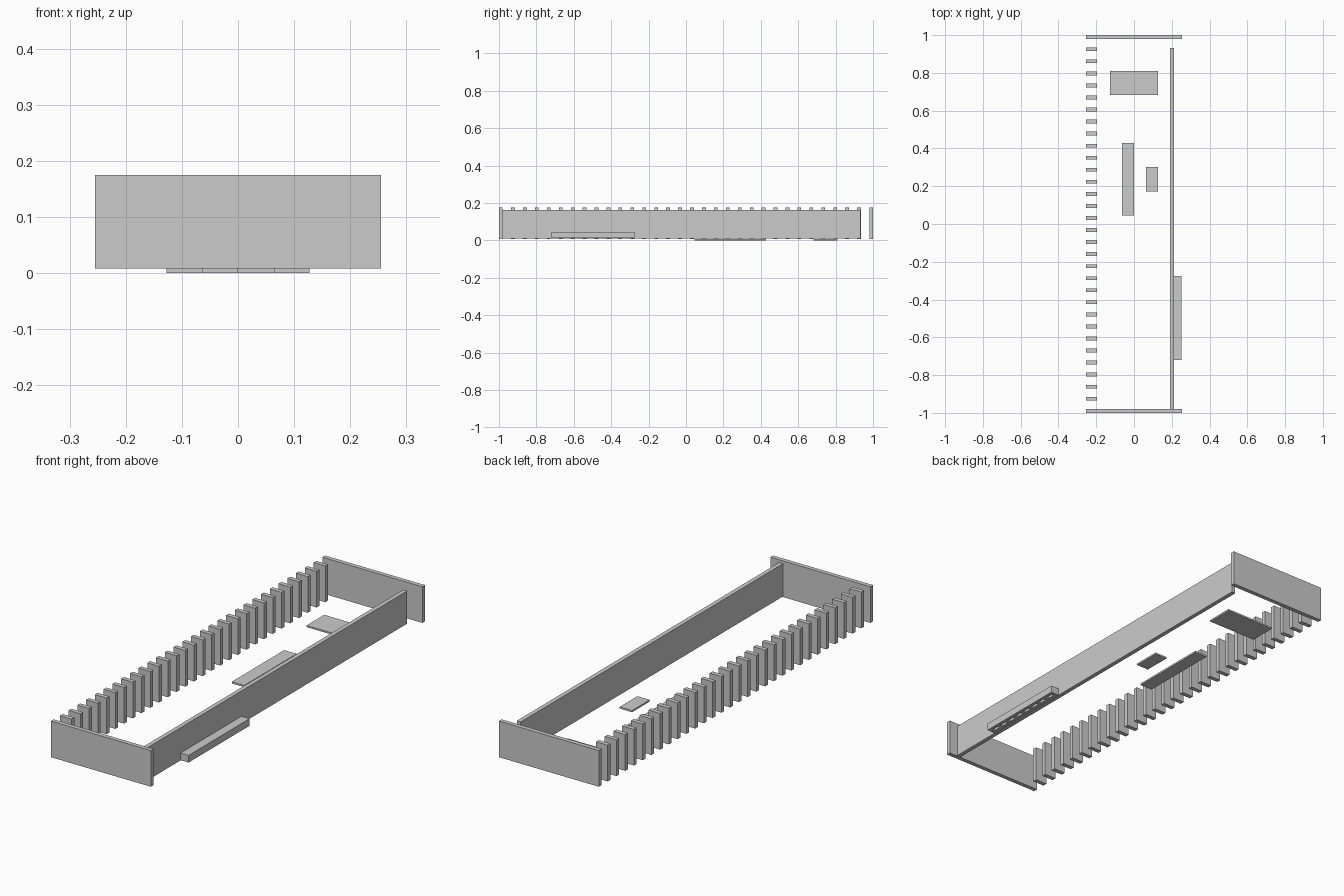
import bpy
import bmesh
from mathutils import Matrix, Vector

if "Cube" in bpy.data.objects:
    bpy.data.objects.remove(bpy.data.objects["Cube"])


def boxes(name, spans):
    """One object from boxes given as (x0, x1, y0, y1, z0, z1)."""
    bm = bmesh.new()
    for x0, x1, y0, y1, z0, z1 in spans:
        mid = Vector((x0 + x1, y0 + y1, z0 + z1)) / 2
        size = Matrix.Diagonal((x1 - x0, y1 - y0, z1 - z0, 1))
        bmesh.ops.create_cube(bm, size=1, matrix=Matrix.Translation(mid) @ size)
    mesh = bpy.data.meshes.new(name)
    bm.to_mesh(mesh)
    bm.free()
    obj = bpy.data.objects.new(name, mesh)
    bpy.context.collection.objects.link(obj)
    return obj


LOW, TOP = 0.008, 0.175

# End walls
boxes("front_wall", [(-0.255, 0.255, -1.0, -0.98, LOW, TOP)])
boxes("back_wall", [(-0.255, 0.255, 0.98, 1.0, LOW, TOP)])

# Long side wall, stopping short of the back
boxes("side_wall", [(0.191, 0.211, -0.98, 0.933, LOW + 0.003, 0.162)])

# Row of upright fins on the left
FINS = 30
centres = [-0.925 + 1.85 * i / (FINS - 1) for i in range(FINS)]
boxes("fins", [(-0.255, -0.195, y - 0.01, y + 0.01, LOW, TOP) for y in centres])

# Thin floor plates
boxes("large_plate", [(-0.127, 0.127, 0.682, 0.81, 0.0, LOW)])
boxes("long_plate", [(-0.064, 0.0, 0.046, 0.428, 0.0, LOW)])
boxes("small_plate", [(0.064, 0.127, 0.173, 0.302, 0.0, LOW)])

# Socket strip outside the side wall: lid, two rails and dividers, open below
Y0, Y1, Z0, Z1 = -0.72, -0.276, 0.012, 0.045
CELLS = 8
spans = [
    (0.211, 0.225, Y0, Y1, Z0, Z1),
    (0.238, 0.252, Y0, Y1, Z0, Z1),
    (0.225, 0.238, Y0, Y1, Z1 - 0.008, Z1),
]
for i in range(CELLS + 1):
    y = Y0 + (Y1 - Y0 - 0.016) * i / CELLS
    spans.append((0.225, 0.238, y, y + 0.016, Z0, Z1 - 0.008))
boxes("socket_strip", spans)
